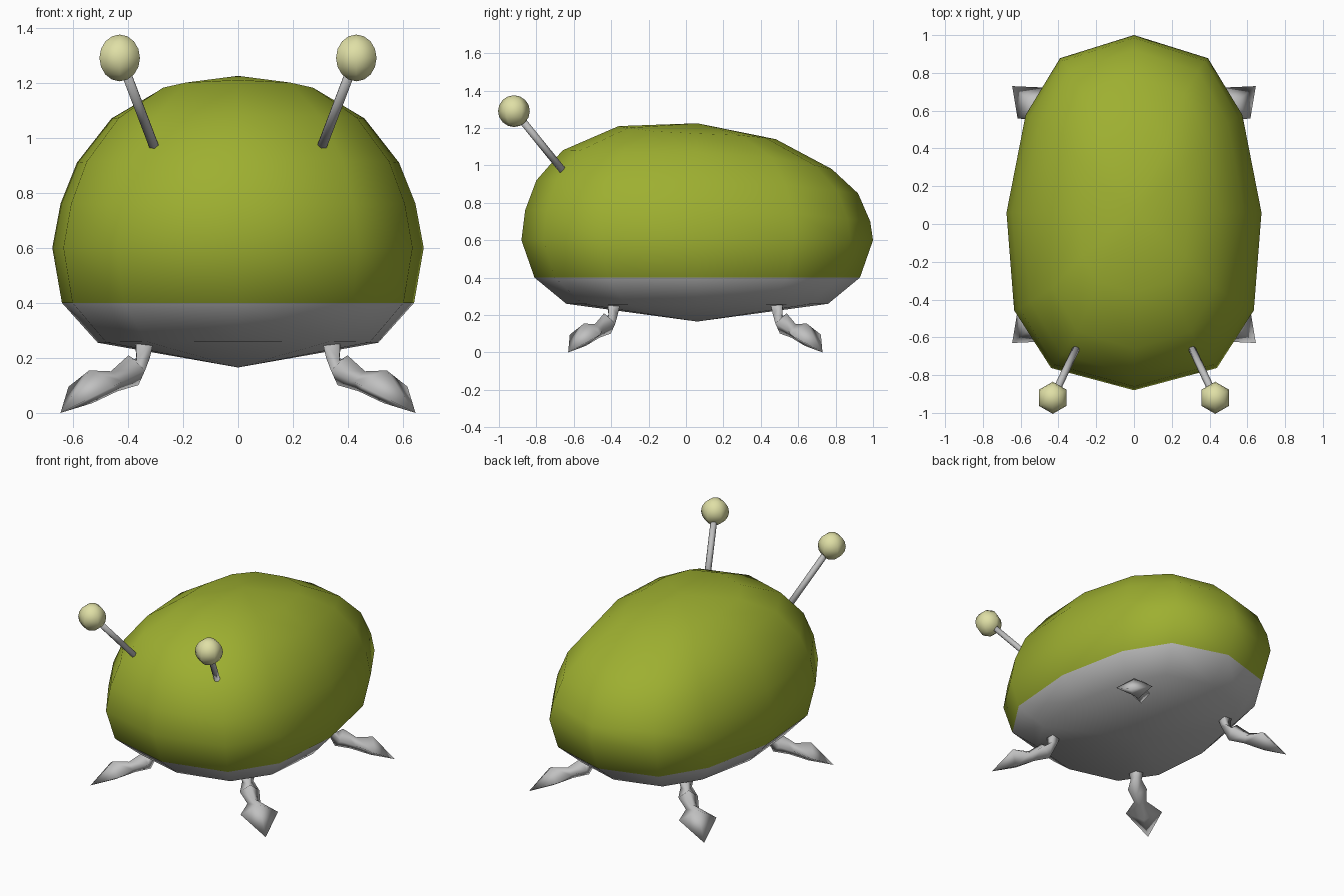
import bpy, bmesh, math
from mathutils import Vector

if "Cube" in bpy.data.objects:
    bpy.data.objects.remove(bpy.data.objects["Cube"])


def material(name, rgb):
    m = bpy.data.materials.new(name)
    m.diffuse_color = (*rgb, 1)
    m.use_nodes = True
    m.node_tree.nodes["Principled BSDF"].inputs["Base Color"].default_value = m.diffuse_color
    return m


GREEN = material("shell green", (0.34, 0.43, 0.03))
GREY = material("light grey", (0.53, 0.53, 0.53))
CREAM = material("pale cream", (0.74, 0.74, 0.38))


def finish(name, bm, mats):
    bmesh.ops.recalc_face_normals(bm, faces=bm.faces)
    me = bpy.data.meshes.new(name)
    bm.to_mesh(me)
    bm.free()
    for p in me.polygons:
        p.use_smooth = True
    for m in mats:
        me.materials.append(m)
    ob = bpy.data.objects.new(name, me)
    bpy.context.collection.objects.link(ob)
    return ob


def loft(bm, rings):
    """Skin a list of point rings; a one-point ring closes to a tip."""
    rows = [[bm.verts.new(p) for p in r] for r in rings]
    for a, b in zip(rows, rows[1:]):
        n = max(len(a), len(b))
        for i in range(n):
            j = (i + 1) % n
            if len(a) == 1:
                bm.faces.new((a[0], b[i], b[j]))
            elif len(b) == 1:
                bm.faces.new((a[i], a[j], b[0]))
            else:
                bm.faces.new((a[i], a[j], b[j], b[i]))
    for r in (rows[0], rows[-1]):
        if len(r) > 2:
            bm.faces.new(r)


# body: egg-shaped rings, tilted slightly towards the top
CY = 0.06
half = [(0, 1), (0.58, 0.87), (0.85, 0.55), (1, 0),
        (0.94, -0.55), (0.65, -0.875), (0, -1)]
plan = half + [(-x, y) for x, y in half[-2:0:-1]]
# side x, front y, back y, side z, front z, back z
levels = [(0.51, -0.64, 0.76, 0.255, 0.26, 0.26),
          (0.64, -0.81, 0.93, 0.40, 0.40, 0.40),
          (0.675, -0.88, 1.00, 0.60, 0.60, 0.60),
          (0.645, -0.86, 0.985, 0.76, 0.76, 0.70),
          (0.585, -0.80, 0.92, 0.91, 0.92, 0.85),
          (0.46, -0.66, 0.78, 1.07, 1.08, 0.98),
          (0.29, -0.36, 0.48, 1.17, 1.21, 1.14)]
rings = [[(0, CY, 0.165)]]
for sx, fy, by, sz, fz, bz in levels:
    ring = []
    for u, v in plan:
        y = CY + v * ((by - CY) if v > 0 else (CY - fy))
        z = sz + v * v * ((bz if v > 0 else fz) - sz)
        ring.append((u * sx, y, z))
    rings.append(ring)
rings.append([(0, CY, 1.225)])
bm = bmesh.new()
loft(bm, rings)
for f in bm.faces:      # grey belly below the shell line
    f.material_index = 1 if f.calc_center_median().z < 0.4 else 0
finish("body", bm, [GREEN, GREY])


# legs: diamond sections running diagonally outwards to a pointed foot
# centre, half width, half thickness, section tilt axis
LEG = [((0.34, -0.385, 0.27), 0.05, 0.045, (-0.7, 0.7, 0.15)),
       ((0.345, -0.39, 0.20), 0.035, 0.035, (-0.7, 0.7, 0.3)),
       ((0.38, -0.42, 0.155), 0.06, 0.06, (-0.3, 0.3, -0.9)),
       ((0.45, -0.475, 0.115), 0.04, 0.04, (-0.3, 0.3, -0.9)),
       ((0.535, -0.54, 0.095), 0.115, 0.06, (-0.1, 0.1, -1)),
       ((0.645, -0.63, 0.0), 0, 0, None)]


def leg(name, sx, sy):
    side = Vector((1, 1, 0)).normalized()
    rings = []
    for c, w, t, axis in LEG:
        c = Vector(c)
        if axis is None:
            pts = [c]
        else:
            up = Vector(axis).normalized()
            pts = [c + side * w, c + up * t, c - side * w, c - up * t]
        # mirrored across x = 0 and across y = 0.05
        rings.append([(p.x * sx, 0.05 + (p.y - 0.05) * sy, p.z) for p in pts])
    bm = bmesh.new()
    loft(bm, rings)
    finish(name, bm, [GREY])


for sx, s in ((1, "right"), (-1, "left")):
    leg("front_leg_" + s, sx, 1)
    leg("back_leg_" + s, sx, -1)

    # antenna stalk
    a, b = Vector((0.30 * sx, -0.645, 0.955)), Vector((0.42 * sx, -0.90, 1.27))
    d = (b - a).normalized()
    u = d.cross(Vector((0, 0, 1))).normalized()
    v = d.cross(u)
    bm = bmesh.new()
    loft(bm, [[c + 0.02 * (u * math.cos(k * math.pi / 3) + v * math.sin(k * math.pi / 3))
               for k in range(6)] for c in (a, b)])
    finish("antenna_" + s, bm, [GREY])

    # antenna ball
    bm = bmesh.new()
    bmesh.ops.create_uvsphere(bm, u_segments=6, v_segments=8, radius=0.085)
    ob = finish("antenna_ball_" + s, bm, [CREAM])
    ob.location = (0.43 * sx, -0.92, 1.29)
